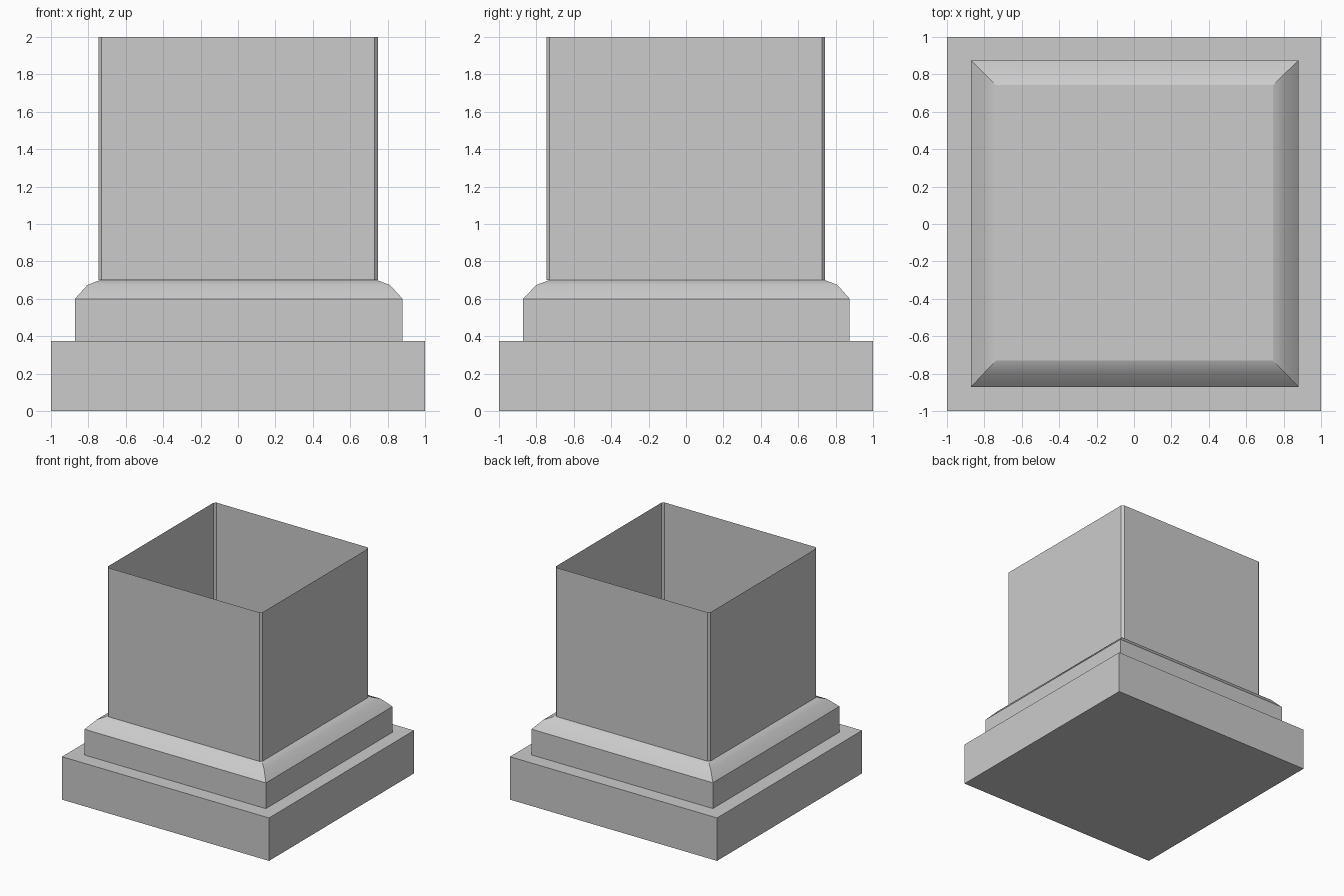
import bpy, bmesh

if "Cube" in bpy.data.objects:
    bpy.data.objects.remove(bpy.data.objects["Cube"])


def rect(x0, x1, y0, y1, z, c=0.0):
    """Rectangular ring of points; c > 0 chamfers the corners."""
    if c == 0:
        return [(x0, y0, z), (x1, y0, z), (x1, y1, z), (x0, y1, z)]
    return [(x0 + c, y0, z), (x1 - c, y0, z), (x1, y0 + c, z), (x1, y1 - c, z),
            (x1 - c, y1, z), (x0 + c, y1, z), (x0, y1 - c, z), (x0, y0 + c, z)]


def loft(name, rings, bottom=False, top=False, soft_ring=None):
    """Join rings into a shell; soft_ring is the one ring shaded smooth."""
    bm = bmesh.new()
    loops = [[bm.verts.new(p) for p in ring] for ring in rings]
    n = len(loops[0])
    for a, b in zip(loops, loops[1:]):
        for i in range(n):
            j = (i + 1) % n
            bm.faces.new((a[i], a[j], b[j], b[i]))
    if bottom:
        bm.faces.new(loops[0][::-1])
    if top:
        bm.faces.new(loops[-1])
    if soft_ring is not None:
        soft = set(loops[soft_ring])
        for f in bm.faces:
            f.smooth = True
        for e in bm.edges:
            e.smooth = all(v in soft for v in e.verts)
    mesh = bpy.data.meshes.new(name)
    bm.to_mesh(mesh)
    bm.free()
    obj = bpy.data.objects.new(name, mesh)
    bpy.context.collection.objects.link(obj)
    return obj


# Wide square slab at the foot
loft("base_slab", [rect(-1, 1, -1, 1, z) for z in (0, 0.375)], bottom=True, top=True)

# Stepped block with a rounded upper edge
loft("base_moulding", [
    rect(-0.872, 0.88, -0.872, 0.875, 0.375),
    rect(-0.872, 0.88, -0.872, 0.875, 0.6),
    rect(-0.805, 0.812, -0.80, 0.81, 0.674),
    rect(-0.738, 0.743, -0.73, 0.743, 0.70),
], top=True, soft_ring=2)

# Hollow shaft, open at the top, with slim chamfered corners
loft("shaft", [rect(-0.747, 0.748, -0.747, 0.744, z, 0.018) for z in (0.70, 2.0)])
